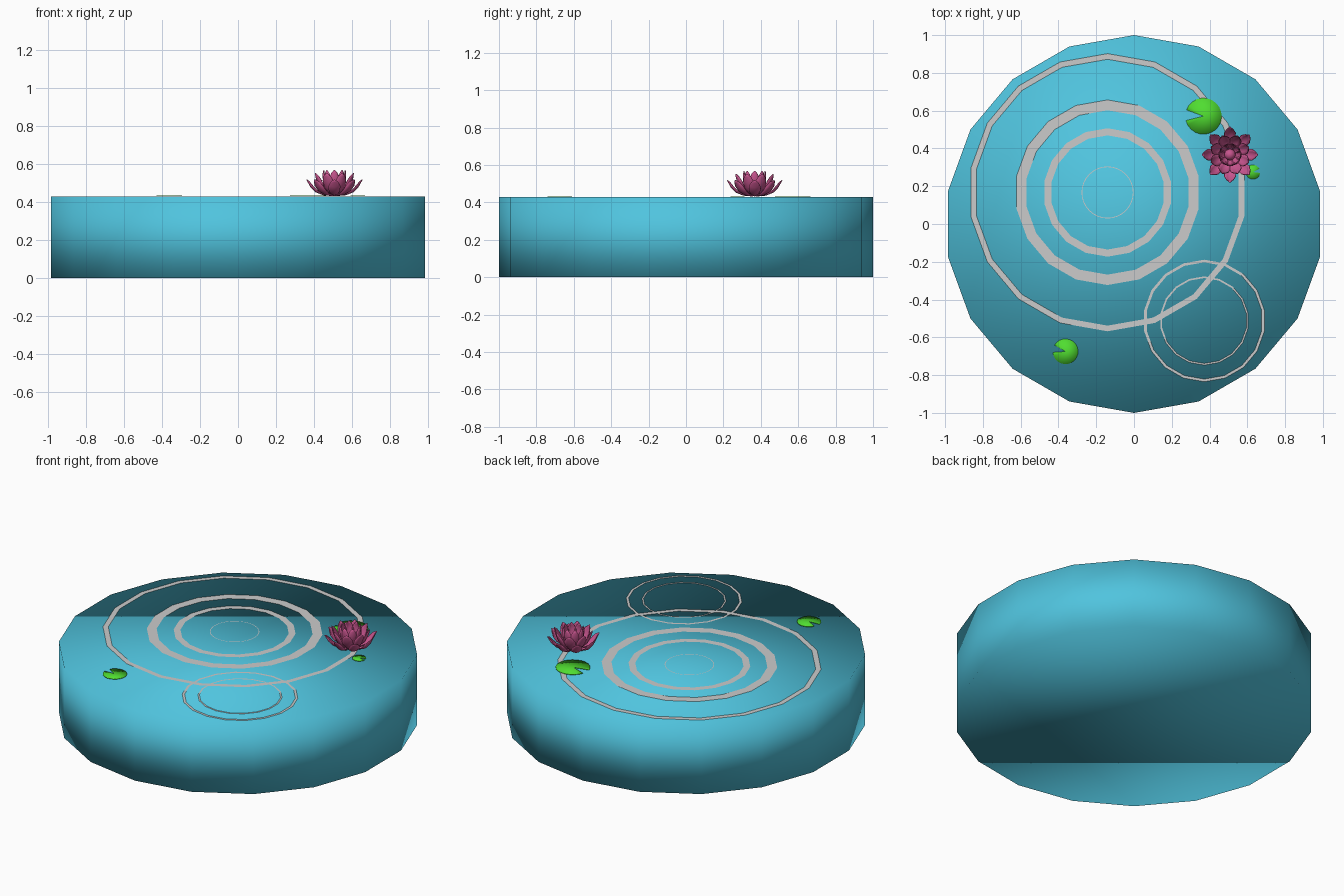
import bpy, bmesh
from math import sin, cos, pi, radians
from mathutils import Vector

if "Cube" in bpy.data.objects:
    bpy.data.objects.remove(bpy.data.objects["Cube"])

WATER_Z = 0.43


def material(name, rgb):
    m = bpy.data.materials.new(name)
    m.diffuse_color = (*rgb, 1)
    m.use_nodes = True
    m.node_tree.nodes["Principled BSDF"].inputs["Base Color"].default_value = m.diffuse_color
    return m


BLUE = material("water_blue", (0.08, 0.55, 0.73))
GREEN = material("leaf_green", (0.08, 0.72, 0.03))
PINK = material("petal_pink", (0.57, 0.09, 0.27))


def finish(bm, name, mat=None, smooth=True):
    mesh = bpy.data.meshes.new(name)
    bmesh.ops.recalc_face_normals(bm, faces=bm.faces)
    for f in bm.faces:
        f.smooth = smooth
    bm.to_mesh(mesh)
    bm.free()
    ob = bpy.data.objects.new(name, mesh)
    bpy.context.collection.objects.link(ob)
    if mat:
        mesh.materials.append(mat)
    return ob


def circle(bm, c, r, z, n=18):
    return [bm.verts.new((c[0] + r * sin(2 * pi * i / n), c[1] + r * cos(2 * pi * i / n), z))
            for i in range(n)]


# Pond: a closed 18-sided drum, smooth shaded all over
bm = bmesh.new()
low, high = circle(bm, (0, 0), 1, 0), circle(bm, (0, 0), 1, WATER_Z)
for i in range(18):
    j = (i + 1) % 18
    bm.faces.new((low[i], low[j], high[j], high[i]))
bm.faces.new(low)
bm.faces.new(high)
finish(bm, "pond_water", BLUE)


# Ripples: flat rings lying on the water
def ripple(name, c, r_out, r_in, n=18):
    bm = bmesh.new()
    a, b = circle(bm, c, r_out, WATER_Z + 0.0015, n), circle(bm, c, r_in, WATER_Z + 0.0015, n)
    for i in range(n):
        j = (i + 1) % n
        bm.faces.new((a[i], b[i], b[j], a[j]))
    ob = finish(bm, name, None, False)
    if ob.data.polygons[0].normal.z < 0:
        ob.data.flip_normals()


BIG, SMALL = (-0.14, 0.167), (0.372, -0.512)
for k, (ro, ri) in enumerate([(0.735, 0.705), (0.49, 0.435), (0.34, 0.302), (0.138, 0.134)]):
    ripple(f"large_ripple_{k + 1}", BIG, ro, ri, 18 if k < 3 else 32)
for k, (ro, ri) in enumerate([(0.323, 0.309), (0.235, 0.226)]):
    ripple(f"small_ripple_{k + 1}", SMALL, ro, ri)


# Lily pads: thin discs with a wedge notch
def lily_pad(name, c, r, notch_deg, gap=34, n=20):
    bm = bmesh.new()
    pts = [(c[0], c[1])]
    for i in range(n + 1):
        a = radians(notch_deg + gap / 2 + (360 - gap) * i / n)
        pts.append((c[0] + r * cos(a), c[1] + r * sin(a)))
    lo = [bm.verts.new((x, y, WATER_Z + 0.001)) for x, y in pts]
    hi = [bm.verts.new((x, y, WATER_Z + 0.005)) for x, y in pts]
    m = len(pts)
    for i in range(m):
        j = (i + 1) % m
        bm.faces.new((lo[i], lo[j], hi[j], hi[i]))
        if 0 < i < m - 1:
            bm.faces.new((hi[0], hi[i], hi[j]))
            bm.faces.new((lo[0], lo[j], lo[i]))
    finish(bm, name, GREEN)


lily_pad("lily_pad_large", (0.368, 0.571), 0.096, 177)
lily_pad("lily_pad_medium", (-0.363, -0.675), 0.067, 167)
lily_pad("lily_pad_small", (0.63, 0.275), 0.038, 10)

# Water lily: rings of cupped petals, each profile row is (radius, height, half width)
FLOWER = Vector((0.508, 0.367, WATER_Z))
OUTER = [(0.015, 0.004, 0.010), (0.06, 0.008, 0.018), (0.1, 0.024, 0.029),
         (0.125, 0.05, 0.030), (0.139, 0.075, 0.018), (0.147, 0.088, 0.002)]
MIDDLE = [(0.015, 0.008, 0.010), (0.05, 0.018, 0.020), (0.08, 0.045, 0.030),
          (0.097, 0.08, 0.030), (0.105, 0.105, 0.019), (0.108, 0.122, 0.002)]
INNER = [(0.01, 0.012, 0.008), (0.035, 0.028, 0.018), (0.053, 0.06, 0.026),
         (0.06, 0.095, 0.026), (0.06, 0.122, 0.016), (0.056, 0.138, 0.002)]


def petal_ring(name, profile, count, offset):
    bm = bmesh.new()
    for p in range(count):
        a = radians(offset) + 2 * pi * p / count
        out, side = Vector((cos(a), sin(a), 0)), Vector((-sin(a), cos(a), 0))
        rows = []
        for i, (r, z, w) in enumerate(profile):
            q0, q1 = profile[max(i - 1, 0)], profile[min(i + 1, len(profile) - 1)]
            tangent = Vector((q1[0] - q0[0], q1[1] - q0[1])).normalized()
            row = []
            for t in (-1, -0.5, 0, 0.5, 1):
                lift = 0.4 * w * t * t
                row.append(bm.verts.new(FLOWER + out * (r - tangent.y * lift)
                                        + side * (w * t) + Vector((0, 0, z + tangent.x * lift))))
            rows.append(row)
        for u, v in zip(rows, rows[1:]):
            for k in range(4):
                bm.faces.new((u[k], u[k + 1], v[k + 1], v[k]))
    ob = finish(bm, name, PINK)
    mod = ob.modifiers.new("thickness", "SOLIDIFY")
    mod.thickness = 0.004
    mod.offset = 0


petal_ring("outer_petals", OUTER, 8, 0)
petal_ring("middle_petals", MIDDLE, 8, 22.5)
petal_ring("inner_petals", INNER, 8, 0)

# Flower heart
bm = bmesh.new()
bmesh.ops.create_uvsphere(bm, u_segments=12, v_segments=8, radius=0.03)
for v in bm.verts:
    v.co = FLOWER + Vector((v.co.x, v.co.y, v.co.z + 0.032))
finish(bm, "flower_heart", PINK)
